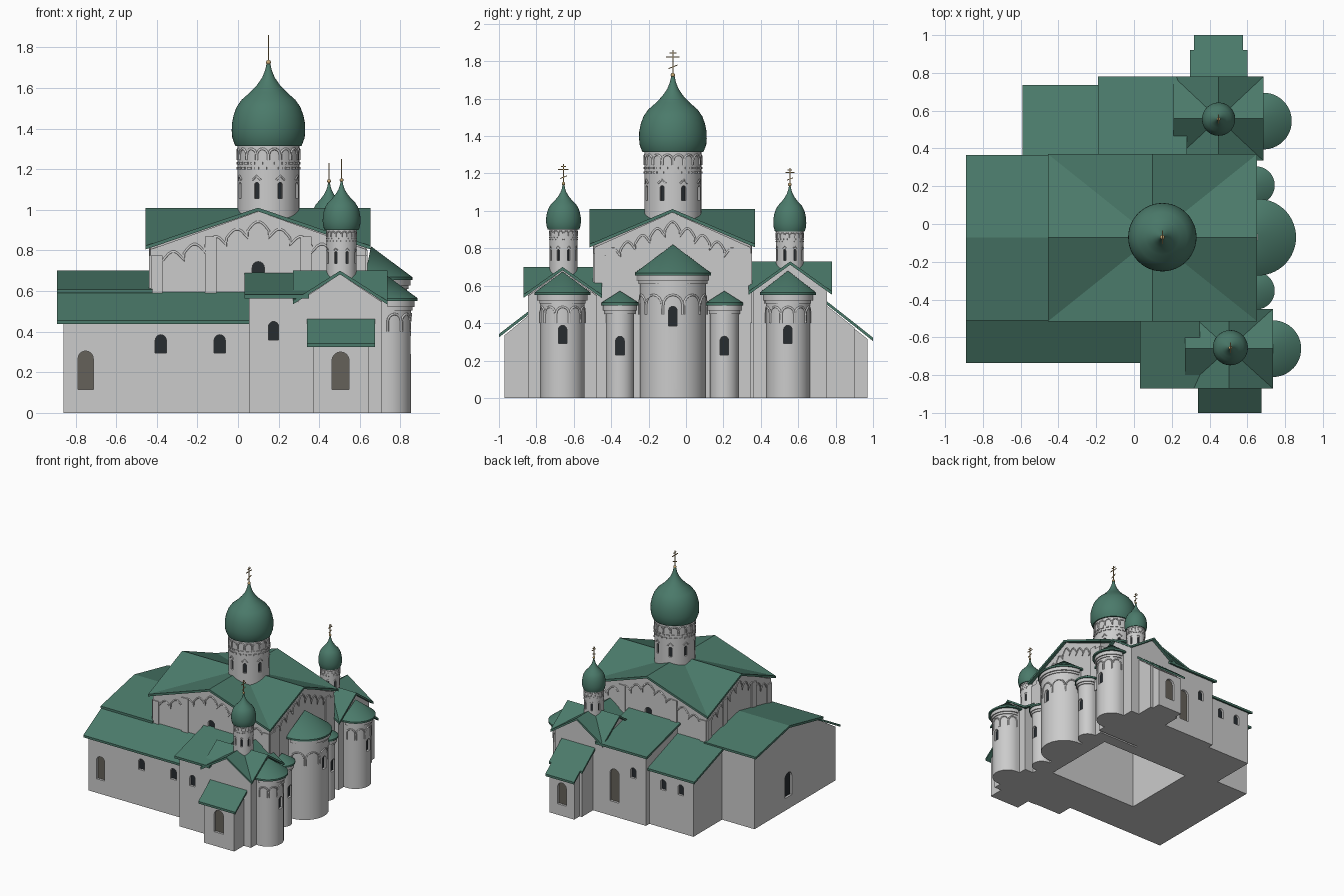
import bpy, bmesh
from math import sin, cos, pi, atan2
from mathutils import Vector, Matrix

if "Cube" in bpy.data.objects:
    bpy.data.objects.remove(bpy.data.objects["Cube"])

def material(name, c):
    m = bpy.data.materials.new(name)
    m.diffuse_color = (*c, 1)
    m.use_nodes = True
    m.node_tree.nodes["Principled BSDF"].inputs["Base Color"].default_value = m.diffuse_color
    return m

GREEN = material("green_roof", (0.07, 0.195, 0.145))
DARK = material("dark_glass", (0.02, 0.025, 0.03))
WOOD = material("door_wood", (0.13, 0.12, 0.1))
GOLD = material("gilding", (0.55, 0.38, 0.17))
smooth = []

def mesh_obj(name, verts, faces, mat=None, weld=False):
    me = bpy.data.meshes.new(name)
    bm = bmesh.new()
    vs = [bm.verts.new(v) for v in verts]
    for f in faces:
        bm.faces.new([vs[i] for i in f])
    if weld:
        bmesh.ops.remove_doubles(bm, verts=bm.verts, dist=1e-5)
        bmesh.ops.dissolve_degenerate(bm, edges=bm.edges, dist=1e-6)
    bmesh.ops.recalc_face_normals(bm, faces=bm.faces)
    bm.to_mesh(me)
    bm.free()
    o = bpy.data.objects.new(name, me)
    bpy.context.collection.objects.link(o)
    if mat:
        me.materials.append(mat)
    return o

def prism(name, pts, vec, mat=None):
    n, v = len(pts), Vector(vec)
    P = [Vector(p) for p in pts]
    F = [list(range(n)), list(range(n, 2 * n))]
    F += [[i, (i + 1) % n, (i + 1) % n + n, i + n] for i in range(n)]
    return mesh_obj(name, P + [p + v for p in P], F, mat)

def along_x(name, yz, x0, x1, mat=None):
    return prism(name, [(x0, y, z) for y, z in yz], (x1 - x0, 0, 0), mat)

def slab(name, line, x0, x1, t=0.018):
    return along_x(name, line + [(y, z - t) for y, z in reversed(line)], x0, x1, GREEN)

def box(name, x0, x1, y0, y1, z0, z1, mat=None):
    return along_x(name, [(y0, z0), (y1, z0), (y1, z1), (y0, z1)], x0, x1, mat)

def cross_gable(name, x0, x1, y0, y1, ze, zr, bottom=None, mat=None):
    xm, ym = (x0 + x1) / 2, (y0 + y1) / 2
    top = [(x0, y0, ze), (xm, y0, zr), (x1, y0, ze), (x1, ym, zr), (x1, y1, ze),
           (xm, y1, zr), (x0, y1, ze), (x0, ym, zr), (xm, ym, zr)]
    low = [(x, y, z - 0.018 if bottom is None else bottom) for x, y, z in top]
    F = []
    for i in range(8):
        j = (i + 1) % 8
        F += [[i, j, 8], [i + 9, j + 9, 17], [i, j, j + 9, i + 9]]
    return mesh_obj(name, top + low, F, mat)

def lathe(name, cx, cy, prof, mat=None, n=48, a0=0, a1=2 * pi):
    V, F, m = [], [], len(prof)
    for i in range(n + 1):
        a = a0 + (a1 - a0) * i / n
        V += [(cx + r * cos(a), cy + r * sin(a), z) for r, z in prof]
    for i in range(n):
        F += [[i * m + k, i * m + k + 1, (i + 1) * m + k + 1, (i + 1) * m + k] for k in range(m - 1)]
    o = mesh_obj(name, V, F, mat, True)
    smooth.append(o)
    return o

def tubes(name, lines, r):
    cu = bpy.data.curves.new(name, 'CURVE')
    cu.dimensions, cu.bevel_depth, cu.bevel_resolution = '3D', r, 1
    for pts in lines:
        s = cu.splines.new('POLY')
        s.points.add(len(pts) - 1)
        for p, q in zip(s.points, pts):
            p.co = (*q, 1)
    o = bpy.data.objects.new(name, cu)
    bpy.context.collection.objects.link(o)
    act(o)
    bpy.ops.object.convert(target='MESH')

def act(o):
    bpy.ops.object.select_all(action='DESELECT')
    o.select_set(True)
    bpy.context.view_layer.objects.active = o

def cut(body, cutter):
    act(body)
    m = body.modifiers.new("cut", 'BOOLEAN')
    m.operation, m.solver, m.object = 'DIFFERENCE', 'EXACT', cutter
    bpy.ops.object.modifier_apply(modifier=m.name)
    bpy.data.objects.remove(cutter)

def arch(name, p, a, w, h, d0, d1, mat=None):
    n, u = Vector((cos(a), sin(a), 0)), Vector((-sin(a), cos(a), 0))
    uz = [(-w / 2, 0), (w / 2, 0)]
    uz += [(w / 2 * cos(k * pi / 8), h - w / 2 + w / 2 * sin(k * pi / 8)) for k in range(9)]
    b = Vector(p) + n * d0
    return prism(name, [b + u * s + Vector((0, 0, z)) for s, z in uz], n * (d1 - d0), mat)

def opening(body, name, p, a, w, h, depth=0.02, mat=DARK):
    """Arched recess with a pane at its back."""
    cut(body, arch("cutter", p, a, w, h, -depth, 0.03))
    arch(name, p, a, w, h, -depth - 0.004, -depth + 0.002, mat)

def arcade(name, cx, cy, r, z, leg, n, a0, a1, t):
    da, lines = (a1 - a0) / n, []
    for k in range(n):
        mid, ln = a0 + da * (k + 0.5), []
        for s, zz in [(-1, z - leg)] + [(-cos(i * pi / 8), z + r * da / 2 * sin(i * pi / 8)) for i in range(9)] + [(1, z - leg)]:
            b = mid + s * da * 0.47
            ln.append((cx + r * cos(b), cy + r * sin(b), zz))
        lines.append(ln)
    tubes(name, lines, t)

S, N, E, W = -pi / 2, pi / 2, 0, pi

# main hall: cross-gabled body, open hollow underneath, roof
hall = cross_gable("main_hall_walls", -0.43, 0.63, -0.49, 0.345, 0.805, 0.992, 0)
cut(hall, box("cutter", -0.31, 0.51, -0.38, 0.25, -0.1, 0.79))
cross_gable("main_hall_roof", -0.455, 0.652, -0.515, 0.37, 0.823, 1.01, None, GREEN)
opening(hall, "hall_window_front", (0.1, -0.49, 0.62), S, 0.06, 0.125)
opening(hall, "hall_window_back", (0.1, 0.345, 0.62), N, 0.06, 0.125)

# pilasters and lobed arches on the four hall faces
for nm, a, d, hw, inner in (("front", S, 0.4175, 0.53, 0.235), ("back", N, 0.4175, 0.53, 0.235),
                            ("right", E, 0.53, 0.4175, 0.33), ("left", W, 0.53, 0.4175, 0.185)):
    n, u = Vector((cos(a), sin(a), 0)), Vector((-sin(a), cos(a), 0))
    c = Vector((0.1, -0.0725, 0)) + n * d
    g = lambda t: 0.805 + 0.187 * (1 - abs(t) / hw)
    for t in (-hw + 0.03, -inner, inner, hw - 0.03):
        q = [c - n * 0.01 + u * (t + s * 0.028) + Vector((0, 0, 0.4)) for s in (-1, 1)]
        top = g(abs(t) + 0.028) - 0.4 - 0.03
        prism("pilaster_" + nm, [q[0], q[1], q[1] + n * 0.018, q[0] + n * 0.018], (0, 0, top))
    line, step = [], 2 * (hw - 0.06) / 9
    for k in range(9):
        t0 = -hw + 0.06 + k * step
        for i in range(8):
            f = i / 7
            line.append(c + u * (t0 + f * step) + Vector((0, 0, g(t0 + step / 2) - 0.095 + 0.045 * sin(f * pi))))
    tubes("lobed_arches_" + nm, [line], 0.006)

# west gallery and its lower front aisle
west = along_x("west_gallery", [(-0.71, 0), (0.34, 0), (0.34, 0.585), (-0.07, 0.685), (-0.49, 0.58), (-0.71, 0.44)], -0.86, -0.4)
aisle = along_x("front_aisle", [(-0.71, 0), (-0.45, 0), (-0.45, 0.59), (-0.71, 0.44)], -0.5, 0.06)
slab("west_roof", [(-0.51, 0.608), (-0.0725, 0.70), (0.365, 0.608)], -0.89, -0.42)
slab("front_aisle_roof", [(-0.735, 0.455), (-0.48, 0.60)], -0.89, 0.06)
opening(west, "front_west_door", (-0.75, -0.71, 0.115), S, 0.075, 0.19, 0.02, WOOD)
opening(west, "west_door", (-0.86, -0.1, 0.1), W, 0.09, 0.2)
opening(aisle, "aisle_window_b", (-0.09, -0.71, 0.295), S, 0.055, 0.09)
cut(aisle, arch("cutter", (-0.38, -0.71, 0.295), S, 0.055, 0.09, -0.02, 0.03))
opening(west, "aisle_window_a", (-0.38, -0.71, 0.295), S, 0.055, 0.09)

# front and back galleries
fg = along_x("front_gallery", [(-0.84, 0), (-0.45, 0), (-0.45, 0.68), (-0.84, 0.567)], 0.055, 0.34)
slab("front_gallery_roof", [(-0.87, 0.582), (-0.48, 0.692)], 0.032, 0.35)
opening(fg, "front_gallery_window", (0.175, -0.84, 0.36), S, 0.05, 0.09)
bg = along_x("back_gallery", [(0.3, 0), (0.755, 0), (0.755, 0.567), (0.3, 0.69)], -0.165, 0.27)
slab("back_gallery_roof", [(0.34, 0.697), (0.78, 0.58)], -0.19, 0.28)
opening(bg, "back_door", (0.12, 0.755, 0.12), N, 0.085, 0.27, 0.02, WOOD)
opening(bg, "back_gallery_window", (-0.05, 0.755, 0.36), N, 0.05, 0.085)
bl = along_x("back_low_annex", [(0.3, 0), (0.71, 0), (0.71, 0.455), (0.3, 0.6)], -0.565, -0.15)
slab("back_low_annex_roof", [(0.34, 0.605), (0.735, 0.465)], -0.59, -0.165)
for x in (-0.29, -0.45):
    opening(bl, "annex_window", (x, 0.71, 0.31), N, 0.05, 0.085)

# side chapels
cross_gable("front_chapel", 0.295, 0.71, -0.845, -0.475, 0.545, 0.683, 0)
cross_gable("front_chapel_roof", 0.27, 0.735, -0.87, -0.45, 0.552, 0.70, None, GREEN)
cross_gable("back_chapel", 0.235, 0.66, 0.36, 0.755, 0.57, 0.713, 0)
cross_gable("back_chapel_roof", 0.21, 0.685, 0.335, 0.78, 0.57, 0.73, None, GREEN)

# porches
fp = along_x("front_porch", [(-0.97, 0), (-0.8, 0), (-0.8, 0.475), (-0.97, 0.335)], 0.37, 0.645)
slab("front_porch_roof", [(-1, 0.342), (-0.84, 0.465)], 0.34, 0.675)
opening(fp, "front_porch_door", (0.505, -0.97, 0.115), S, 0.085, 0.185, 0.02, WOOD)
along_x("back_porch_wide", [(0.7, 0), (0.9, 0), (0.9, 0.375), (0.7, 0.535)], 0.315, 0.585)
bp = along_x("back_porch", [(0.8, 0), (0.97, 0), (0.97, 0.315), (0.8, 0.45)], 0.335, 0.56)
slab("back_porch_roof_wide", [(0.74, 0.527), (0.92, 0.386)], 0.296, 0.6)
slab("back_porch_roof", [(0.9, 0.402), (1.0, 0.322)], 0.317, 0.577)
opening(bp, "back_porch_door", (0.447, 0.97, 0.09), N, 0.08, 0.18, 0.02, WOOD)

# apses: half-round walls, cornice, half-cone roof, window, blind arcade
for nm, cx, cy, r, re, ze, za, zw, hw, arc in (
        ("main", 0.655, -0.07, 0.178, 0.203, 0.655, 0.82, 0.385, 0.105, 0.495),
        ("small_front", 0.645, -0.353, 0.076, 0.1, 0.495, 0.572, 0.23, 0.1, None),
        ("small_back", 0.645, 0.205, 0.076, 0.1, 0.495, 0.572, 0.23, 0.1, None),
        ("front_chapel", 0.735, -0.66, 0.117, 0.15, 0.55, 0.675, 0.29, 0.098, 0.45),
        ("back_chapel", 0.685, 0.545, 0.117, 0.15, 0.55, 0.68, 0.29, 0.098, 0.45)):
    pts = [(cx + r * cos(S + i * pi / 24), cy + r * sin(S + i * pi / 24), 0) for i in range(25)]
    pts += [(0.58, cy + r, 0), (0.58, cy - r, 0)]
    wall = prism(nm + "_apse_wall", pts, (0, 0, ze))
    smooth.append(wall)
    opening(wall, nm + "_apse_window", (cx + r, cy, zw), E, 0.046, hw)
    lathe(nm + "_apse_roof", cx, cy, [(0, ze), (re, ze), (re, ze + 0.014), (0, za)], GREEN, 28, S - 0.15, N + 0.15)
    lathe(nm + "_apse_cornice", cx, cy, [(r - 0.01, ze - 0.045), (r + 0.007, ze - 0.045), (r + 0.007, ze - 0.028),
          (r + 0.016, ze - 0.028), (r + 0.016, ze)], None, 28, S, N)
    if arc:
        arcade(nm + "_apse_arcade", cx, cy, r, arc, 0.05, 5, S, N, 0.006)

# drums, onion domes and crosses
ONION = [(0, 0), (0.9, 0), (0.93, 0.03), (0.985, 0.1), (1, 0.18), (0.995, 0.27), (0.95, 0.37), (0.87, 0.47), (0.73, 0.56),
         (0.5, 0.65), (0.31, 0.74), (0.17, 0.83), (0.09, 0.92), (0.05, 1), (0, 1)]
for nm, cx, cy, r, z0, zd, R, H, top, win in (
        ("main", 0.15, -0.07, 0.152, 0.92, 1.315, 0.181, 0.405, 1.86, (1.055, 0.08, 0.024)),
        ("front", 0.51, -0.655, 0.074, 0.6, 0.9, 0.093, 0.24, 1.25, (0.735, 0.06, 0.014)),
        ("back", 0.448, 0.555, 0.074, 0.6, 0.89, 0.088, 0.245, 1.23, (0.735, 0.06, 0.014))):
    k = r / 0.152
    drum = lathe(nm + "_drum", cx, cy, [(0, z0), (r, z0), (r, zd), (0, zd)])
    hoods = []
    for i in range(8):
        a = (i + 0.5) * pi / 4
        opening(drum, nm + "_drum_window", (cx + r * cos(a), cy + r * sin(a), win[0]), a, win[2], win[1], 0.015)
        zt = win[0] + win[1] + 0.012 * k
        hoods.append([(cx + (r + 0.002) * cos(a + s * 0.14), cy + (r + 0.002) * sin(a + s * 0.14), zt + h * k)
                      for s, h in ((-1, 0), (0, 0.02), (1, 0))])
    tubes(nm + "_window_hoods", hoods, 0.005 * k)
    arcade(nm + "_drum_arcade", cx, cy, r, zd - 0.045 * k, 0.025 * k, 16, 0, 2 * pi, 0.006 * k)
    # brick friezes
    V, F = [], []
    for j, z in enumerate((zd - 0.085 * k, zd - 0.11 * k)):
        for i in range(24):
            a = (i + j * 0.5) * pi / 12
            c, n, u = Vector((cx, cy, z)), Vector((cos(a), sin(a), 0)), Vector((-sin(a), cos(a), 0))
            b = len(V)
            V += [c + n * (r + d * k) + u * s * 0.012 * k + Vector((0, 0, h * 0.006 * k))
                  for d in (-0.005, 0.006) for s, h in ((-1, -1), (1, -1), (1, 1), (-1, 1))]
            F += [[b + q for q in f] for f in ((0, 1, 2, 3), (4, 5, 6, 7), (0, 1, 5, 4), (1, 2, 6, 5), (2, 3, 7, 6), (3, 0, 4, 7))]
    mesh_obj(nm + "_frieze", V, F)
    lathe(nm + "_dome", cx, cy, [(R * p, zd + H * q) for p, q in ONION], GREEN)
    zb, rb = zd + H + 0.006, 0.007 + 0.005 * k
    lathe(nm + "_ball", cx, cy, [(rb * sin(i * pi / 8), zb - rb * cos(i * pi / 8)) for i in range(9)], GOLD, 16)
    L, t = top - zb, 0.0025
    box(nm + "_cross_post", cx - t, cx + t, cy - t, cy + t, zb, top, GOLD)
    for f, w in ((0.72, 0.27), (0.88, 0.14)):
        box(nm + "_cross_bar", cx - t, cx + t, cy - w * L, cy + w * L, zb + f * L - t, zb + f * L + t, GOLD)
    zs, w = zb + 0.33 * L, 0.18 * L
    along_x(nm + "_cross_foot", [(cy - w, zs - 0.4 * w - t), (cy + w, zs + 0.4 * w - t),
            (cy + w, zs + 0.4 * w + t), (cy - w, zs - 0.4 * w + t)], cx - t, cx + t, GOLD)

for o in smooth:
    act(o)
    bpy.ops.object.shade_smooth_by_angle()
